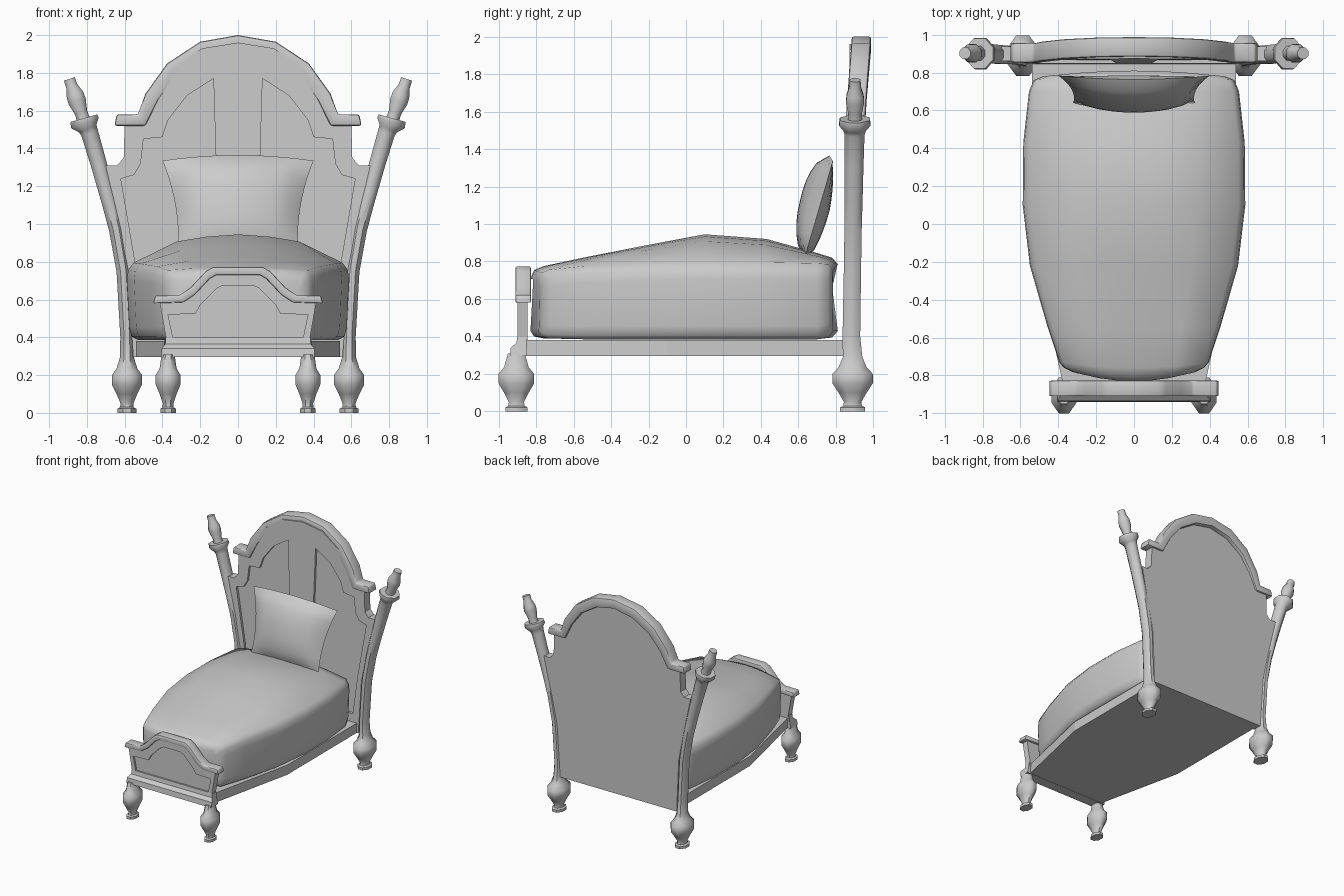
import bpy, bmesh, math
from mathutils import Vector

if "Cube" in bpy.data.objects:
    bpy.data.objects.remove(bpy.data.objects["Cube"])


def loft(name, rings, caps=True, angle=50, bevel=0, wrap=True):
    """Skin a list of equal-length point rings into one object."""
    bm = bmesh.new()
    vs = [[bm.verts.new(p) for p in r] for r in rings]
    n = len(rings[0])
    for a, b in zip(vs, vs[1:]):
        for i in range(n):
            j = (i + 1) % n
            bm.faces.new((a[i], a[j], b[j], b[i]))
    if caps:
        bm.faces.new(vs[0])
        bm.faces.new(vs[-1])
    bmesh.ops.remove_doubles(bm, verts=bm.verts, dist=0.0002)
    bmesh.ops.recalc_face_normals(bm, faces=bm.faces)
    me = bpy.data.meshes.new(name)
    bm.to_mesh(me)
    bm.free()
    ob = bpy.data.objects.new(name, me)
    bpy.context.collection.objects.link(ob)
    select(ob)
    if bevel:
        m = ob.modifiers.new("Bevel", 'BEVEL')
        m.width, m.segments, m.limit_method = bevel, 2, 'ANGLE'
        bpy.ops.object.modifier_apply(modifier=m.name)
    if angle:
        bpy.ops.object.shade_smooth_by_angle(angle=math.radians(angle))
    return ob


def select(ob):
    bpy.ops.object.select_all(action='DESELECT')
    ob.select_set(True)
    bpy.context.view_layer.objects.active = ob


def sym(half):
    """Right-hand outline (bottom to top) -> full outline, left to right."""
    left = [(-x, z) for x, z in half]
    return left + [(x, z) for x, z in reversed(half) if x > 0]


def prism(name, pts, y0, y1, lean=0):
    return loft(name, [[(x, y + lean * z, z) for x, z in pts] for y in (y0, y1)], angle=0)


def band(name, outer, inner, y0, y1, lean=lambda z: 0, bevel=0.012):
    """Moulding between two matching outlines."""
    rings = []
    for (ox, oz), (ix, iz) in zip(sym(outer), sym(inner)):
        d = lean(oz)
        rings.append([(ox, y0 + d, oz), (ox, y1 + d, oz), (ix, y1 + d, iz), (ix, y0 + d, iz)])
    return loft(name, rings, angle=40, bevel=bevel)


def carve(ob, cutter):
    m = ob.modifiers.new("Recess", 'BOOLEAN')
    m.operation, m.object, m.solver = 'DIFFERENCE', cutter, 'EXACT'
    select(ob)
    bpy.ops.object.modifier_apply(modifier=m.name)
    bpy.data.objects.remove(cutter)


def turned(name, rows, side):
    """Eight-sided turning along a path; rows are x, y, z, rx, ry."""
    rings = []
    for i, (x, y, z, rx, ry) in enumerate(rows):
        a, b = rows[max(i - 1, 0)], rows[min(i + 1, len(rows) - 1)]
        t = Vector((b[0] - a[0], 0, b[2] - a[2])).normalized()
        ring = []
        for k in range(8):
            q = math.radians(22.5 + 45 * k)
            c, s = rx * math.cos(q) / 0.924, ry * math.sin(q) / 0.924
            ring.append((side * (x + c * t.z), y + s, z - c * t.x))
        rings.append(ring)
    return loft(name, rings)


# Bed base
base = [(-0.37, -0.87), (-0.54, -0.1), (-0.54, 0.86), (0.54, 0.86), (0.54, -0.1), (0.37, -0.87)]
loft("bed_base", [[(x, y, z) for x, y in base] for z in (0.297, 0.38)], angle=0)

# Mattress: sections y, half width, bottom, edge height, crown height, end bow
sections = [(-0.83, 0.33, 0.43, 0.68, 0.71, 0.05), (-0.81, 0.37, 0.40, 0.72, 0.755, 0.05),
            (-0.76, 0.395, 0.39, 0.735, 0.775, 0.03), (-0.55, 0.455, 0.385, 0.755, 0.82, 0),
            (-0.22, 0.55, 0.385, 0.77, 0.885, 0), (0.1, 0.588, 0.385, 0.775, 0.945, 0),
            (0.43, 0.585, 0.385, 0.775, 0.92, 0), (0.70, 0.555, 0.385, 0.77, 0.845, 0),
            (0.78, 0.53, 0.395, 0.765, 0.82, -0.02), (0.81, 0.48, 0.43, 0.73, 0.785, -0.03)]
rings = []
for y, w, b, e, t, bow in sections:
    half = [(0, b), (0.9, b), (0.96, b + 0.02), (0.98, b + 0.07), (1, e - 0.07), (0.99, e - 0.02),
            (0.94, e + 0.02), (0.55, e + 0.78 * (t - e)), (0.28, e + 0.93 * (t - e)), (0, t)]
    full = half + [(-u, z) for u, z in half[-2:0:-1]]
    rings.append([(u * w, y + bow * u * u, z) for u, z in full])
loft("mattress", rings, angle=60)

# Pillow: bulging cushion leaning on the headboard
N = 10
rings = []
for j in range(N + 1):
    v = 2 * j / N - 1

    def point(u, bulge):
        d = bulge * (max(0, (1 - u * u) * (1 - v * v))) ** 0.6
        hw = 0.36 + 0.04 * v - 0.03 * (1 - v * v)
        return (u * hw, 0.712 + 0.072 * v + d - 0.02 * (1 - u * u) * max(v, 0),
                1.09 + 0.245 * v - 0.28 * d + 0.03 * v * (1 - u * u))
    us = [2 * i / N - 1 for i in range(N + 1)]
    rings.append([point(u, -0.105) for u in us] + [point(u, 0.055) for u in us[-2:0:-1]])
loft("pillow", rings, caps=False, angle=60)

# Headboard with two recessed panels either side of a centre stile
LEAN = 0.017
board = [(0.555, 0.297), (0.58, 0.75), (0.63, 1.0), (0.70, 1.31), (0.64, 1.31), (0.605, 1.35),
         (0.60, 1.54), (0.50, 1.55), (0.46, 1.67), (0.36, 1.81), (0.19, 1.93), (0, 1.96)]
head = prism("headboard", sym(board), 0.84, 0.915, LEAN)
recess = [(0.09, 0.45), (0.50, 0.45), (0.545, 0.80), (0.62, 1.24), (0.55, 1.26), (0.515, 1.32),
          (0.50, 1.45), (0.40, 1.46), (0.37, 1.55), (0.27, 1.68), (0.13, 1.77)]
for s in (-1, 1):
    carve(head, prism("recess", [(s * x, z) for x, z in recess], 0.75, 0.86, LEAN))

# Arched moulding on the headboard
band("headboard_arch",
     [(0.642, 1.58), (0.53, 1.58), (0.49, 1.69), (0.375, 1.85), (0.2, 1.965), (0, 2.0)],
     [(0.655, 1.52), (0.49, 1.52), (0.42, 1.66), (0.32, 1.79), (0.17, 1.885), (0, 1.92)],
     0.853, 0.956, lambda z: 0.075 * (z - 1.58))

# Footboard panel with recess
foot = prism("footboard", sym([(0.37, 0.30), (0.38, 0.39), (0.415, 0.59), (0.30, 0.60), (0.25, 0.635),
                               (0.16, 0.725), (0.12, 0.745)]), -0.90, -0.845)
carve(foot, prism("recess", sym([(0.345, 0.40), (0.37, 0.52), (0.225, 0.525), (0.20, 0.57),
                                 (0.11, 0.66), (0.08, 0.675)]), -1.0, -0.885))

# Footboard cap moulding
band("footboard_cap",
     [(0.437, 0.622), (0.31, 0.622), (0.25, 0.665), (0.17, 0.75), (0.13, 0.773)],
     [(0.45, 0.58), (0.29, 0.585), (0.23, 0.625), (0.15, 0.71), (0.115, 0.73)],
     -0.91, -0.828, bevel=0.008)

# Footboard bottom rail
rail = [(-0.94, 0.295), (-0.935, 0.34), (-0.905, 0.365), (-0.90, 0.40), (-0.85, 0.40), (-0.85, 0.295)]
loft("footboard_rail", [[(s * (0.405 if z < 0.36 else 0.385), y, z) for y, z in rail] for s in (-1, 1)], angle=0)

# Turned bulb foot profile: z, rx, ry
bulb = [(0, 0.05, 0.066), (0.022, 0.05, 0.066), (0.03, 0.036, 0.05), (0.05, 0.034, 0.046),
        (0.10, 0.055, 0.075), (0.15, 0.08, 0.108), (0.20, 0.08, 0.108), (0.235, 0.055, 0.075), (0.29, 0.038, 0.052)]
# Back post shaft, collar and finial: x, z, rx, ry
shaft = [(0.588, 0.40, 0.035, 0.047), (0.607, 0.75, 0.036, 0.046), (0.645, 0.97, 0.038, 0.046),
         (0.683, 1.12, 0.04, 0.048), (0.735, 1.31, 0.043, 0.05), (0.785, 1.48, 0.046, 0.053),
         (0.795, 1.505, 0.05, 0.06), (0.81, 1.535, 0.078, 0.083), (0.817, 1.56, 0.074, 0.08)]
finial = [(0.82, 1.558, 0.035, 0.038), (0.831, 1.59, 0.034, 0.036), (0.852, 1.65, 0.048, 0.048),
          (0.863, 1.685, 0.046, 0.046), (0.88, 1.73, 0.031, 0.031), (0.893, 1.768, 0.03, 0.03)]
for side, label in ((-1, "left"), (1, "right")):
    rows = [(0.588, 0.889, z, rx, ry) for z, rx, ry in bulb]
    rows += [(x, 0.876 + 0.016 * z, z, rx, ry) for x, z, rx, ry in shaft]
    turned(label + "_back_post", rows, side)
    turned(label + "_finial", [(x, 0.902, z, rx, ry) for x, z, rx, ry in finial], side)
    turned(label + "_front_foot",
           [(0.37, -0.905, z, rx * 0.82, ry * 0.88) for z, rx, ry in bulb[:-1]] + [(0.37, -0.905, 0.31, 0.034, 0.045)], side)
